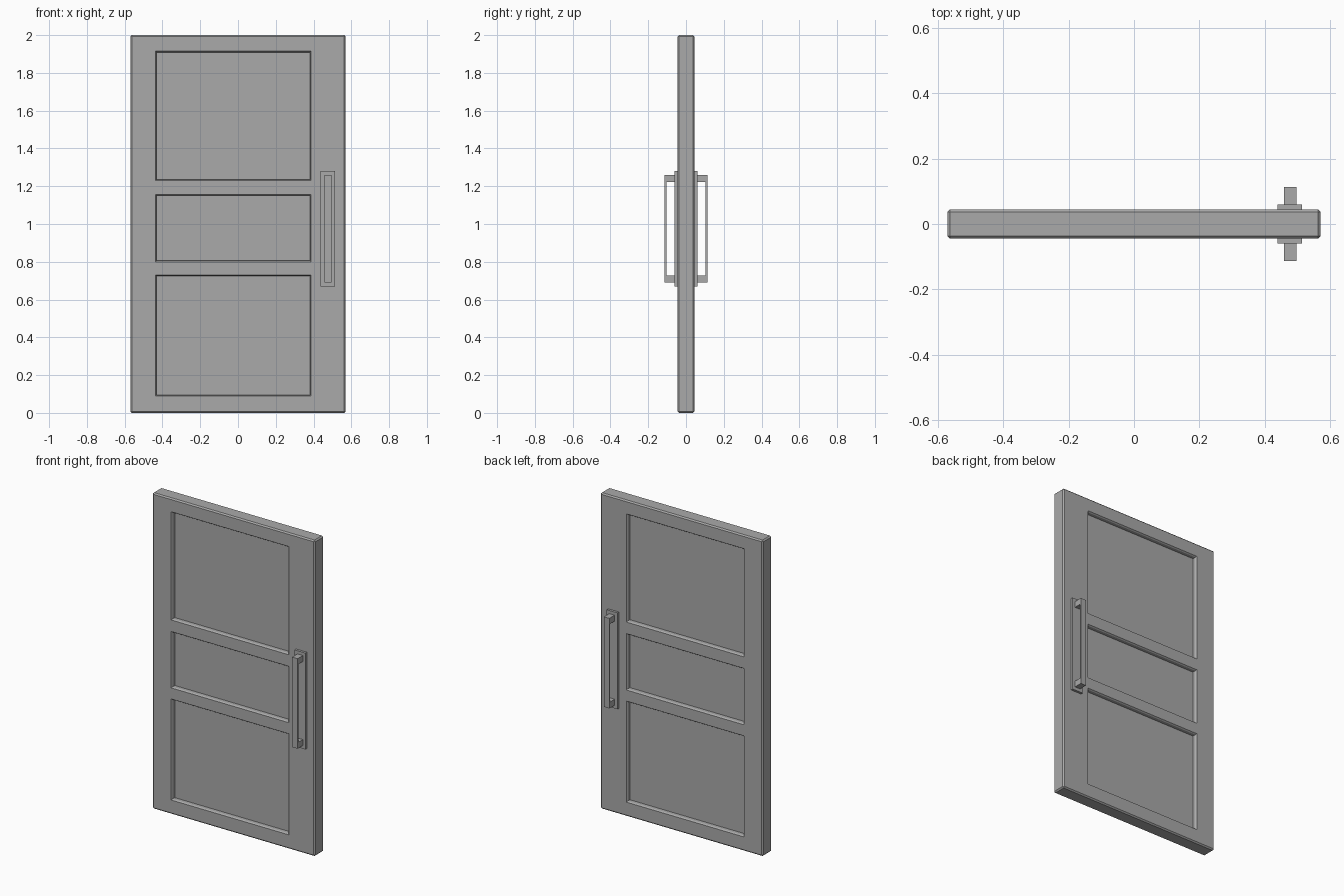
import bpy
import bmesh
from mathutils import Matrix, Vector

cube = bpy.data.objects.get("Cube")
if cube:
    bpy.data.objects.remove(cube, do_unlink=True)

GREY = (0.4, 0.4, 0.4, 1)
grey = bpy.data.materials.new("plain_grey")
grey.use_nodes = True
grey.diffuse_color = GREY
grey.node_tree.nodes["Principled BSDF"].inputs["Base Color"].default_value = GREY

HALF_T = 0.045
CHAMFER = 0.008


def finish(name, bm):
    bmesh.ops.recalc_face_normals(bm, faces=bm.faces[:])
    mesh = bpy.data.meshes.new(name)
    bm.to_mesh(mesh)
    bm.free()
    mesh.materials.append(grey)
    obj = bpy.data.objects.new(name, mesh)
    bpy.context.collection.objects.link(obj)
    return obj


def box(name, x, y, z):
    """Box between the (low, high) limits on each axis."""
    bm = bmesh.new()
    size = [abs(b - a) for a, b in (x, y, z)]
    mid = [(a + b) / 2 for a, b in (x, y, z)]
    bmesh.ops.create_cube(bm, size=1, matrix=Matrix.Translation(mid) @ Matrix.Diagonal(size + [1]))
    return finish(name, bm)


# Door leaf: a slab divided along stiles and rails
panel_x = (-0.437, 0.387)
panel_z = [(0.09, 0.73), (0.80, 1.157), (1.23, 1.915)]
bm = bmesh.new()
bmesh.ops.create_cube(bm, size=1, matrix=Matrix.Translation((0, 0, 1)) @ Matrix.Diagonal((1.14, 2 * HALF_T, 2, 1)))
rim = [e for e in bm.edges]
bmesh.ops.bevel(bm, geom=rim, offset=CHAMFER, segments=1, affect='EDGES')
cuts = [(Vector((x, 0, 0)), Vector((1, 0, 0))) for x in panel_x]
cuts += [(Vector((0, 0, z)), Vector((0, 0, 1))) for pair in panel_z for z in pair]
for point, normal in cuts:
    geom = bm.verts[:] + bm.edges[:] + bm.faces[:]
    bmesh.ops.bisect_plane(bm, geom=geom, plane_co=point, plane_no=normal)
bm.normal_update()


def is_panel(face):
    c = face.calc_center_median()
    return (abs(face.normal.y) > 0.99 and panel_x[0] < c.x < panel_x[1]
            and any(a < c.z < b for a, b in panel_z))


# Recessed panels on both sides: chamfered lip, then a straight wall
panels = [f for f in bm.faces if is_panel(f)]
bmesh.ops.inset_individual(bm, faces=panels, thickness=CHAMFER, depth=-CHAMFER)
bmesh.ops.inset_individual(bm, faces=panels, thickness=0.0005, depth=-0.02)
finish("door_leaf", bm)

# Pull handles: back plate, two posts and a flat grip on each side
for side, s in (("front", -1), ("back", 1)):
    box(side + "_handle_plate", (0.438, 0.514), (s * (HALF_T - 0.002), s * 0.06), (0.67, 1.28))
    box(side + "_handle_grip", (0.458, 0.496), (s * 0.104, s * 0.113), (0.69, 1.26))
    for end, low in (("lower", 0.69), ("upper", 1.222)):
        box(side + "_handle_" + end + "_post", (0.458, 0.496), (s * 0.058, s * 0.105), (low, low + 0.038))
